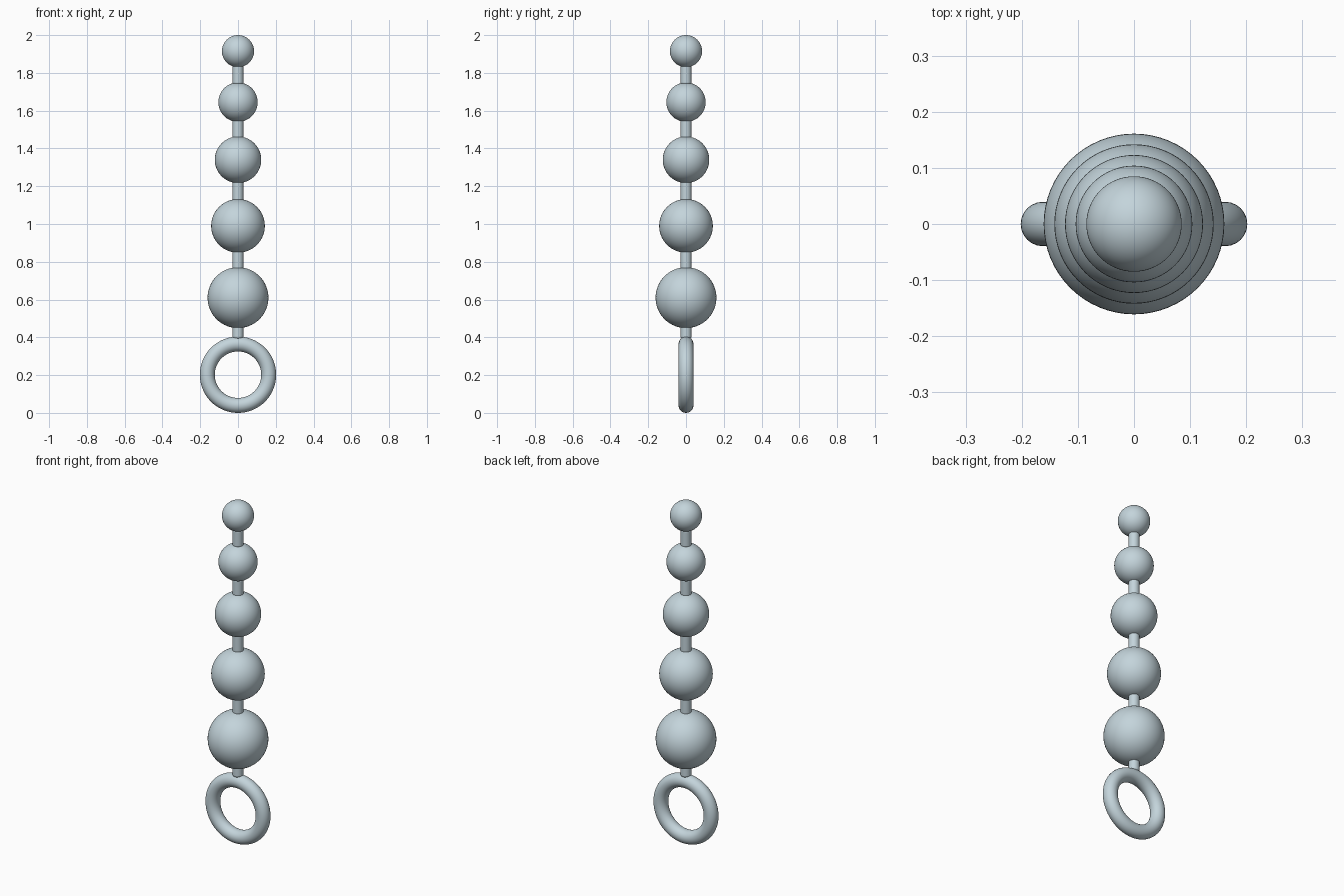
import bpy
import math

if "Cube" in bpy.data.objects:
    bpy.data.objects.remove(bpy.data.objects["Cube"])

mat = bpy.data.materials.new("pale blue grey")
mat.diffuse_color = (0.55, 0.66, 0.71, 1)
mat.use_nodes = True
mat.node_tree.nodes["Principled BSDF"].inputs["Base Color"].default_value = mat.diffuse_color


def finish(name):
    ob = bpy.context.object
    ob.name = name
    ob.data.materials.append(mat)
    bpy.ops.object.shade_smooth_by_angle()
    return ob


# Beads, from the bottom up: (centre height, radius)
beads = [(0.61, 0.161), (0.99, 0.142), (1.34, 0.123), (1.645, 0.104), (1.915, 0.085)]
for i, (z, r) in enumerate(beads):
    bpy.ops.mesh.primitive_uv_sphere_add(segments=64, ring_count=32, radius=r, location=(0, 0, z))
    finish(f"bead_{i + 1}")

# Pull ring, standing upright and facing the front
RING, TUBE = 0.1625, 0.0395
bpy.ops.mesh.primitive_torus_add(major_radius=RING, minor_radius=TUBE, major_segments=72,
                                 minor_segments=24, location=(0, 0, RING + TUBE),
                                 rotation=(math.pi / 2, 0, 0))
finish("pull_ring")

# Short links with softened ends, bridging each gap
bottom = 2 * (RING + TUBE)
for i, (z, r) in enumerate(beads):
    low, high = bottom - 0.012, z - r + 0.012
    bpy.ops.mesh.primitive_cylinder_add(vertices=32, radius=0.029, depth=high - low,
                                        location=(0, 0, (low + high) / 2))
    link = bpy.context.object
    bevel = link.modifiers.new("soft_ends", 'BEVEL')
    bevel.width = 0.012
    bevel.segments = 4
    bevel.limit_method = 'ANGLE'
    finish(f"link_{i + 1}")
    bottom = z + r
